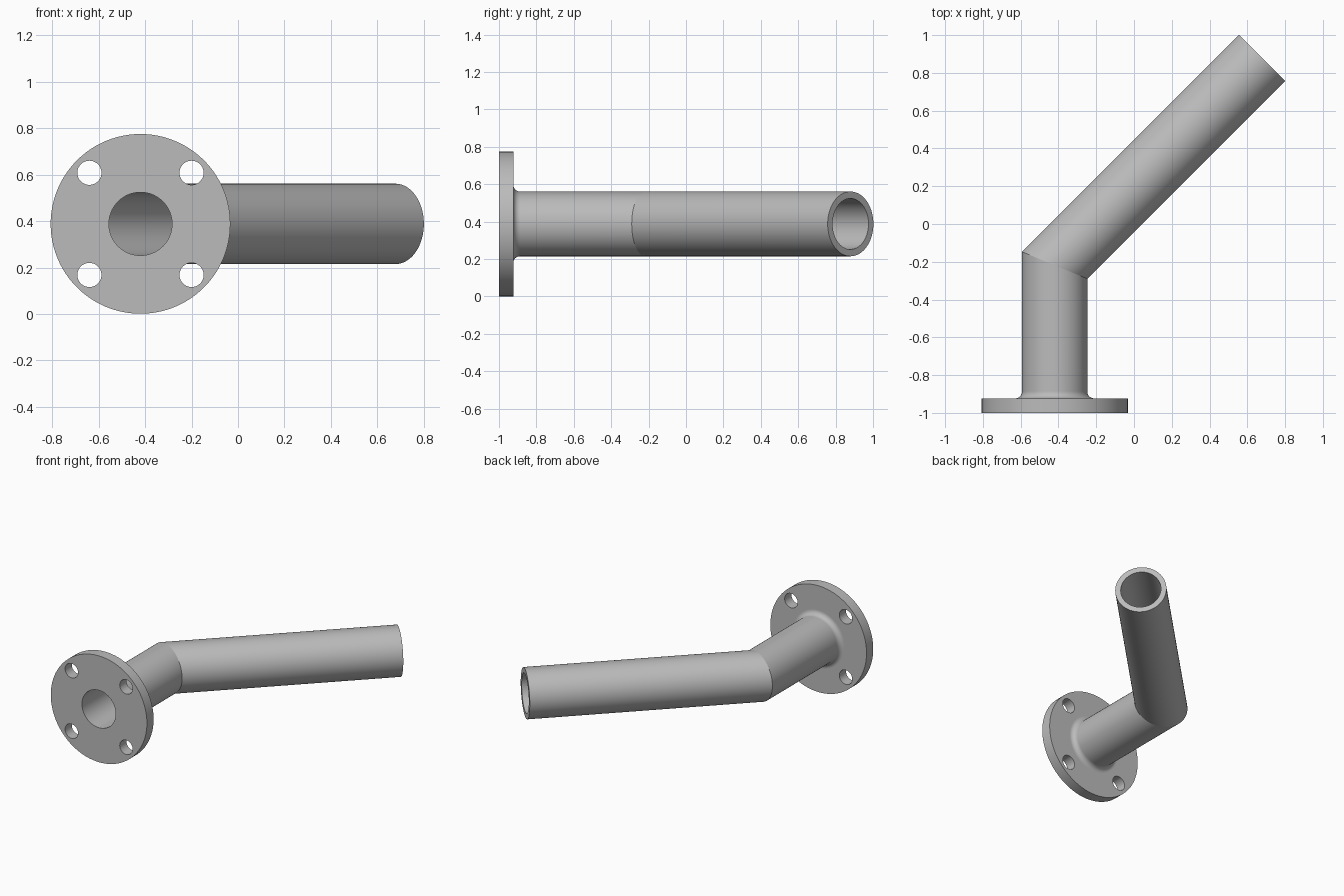
import bpy
import bmesh
from math import cos, sin, tan, pi, radians
from mathutils import Vector, Matrix

cube = bpy.data.objects.get("Cube")
if cube:
    bpy.data.objects.remove(cube, do_unlink=True)

SEGMENTS = 96
CX, CZ = -0.42, 0.388            # axis of the flange
FRONT, BACK = -1.0, -0.923       # flange faces
FLANGE_R, OUTER_R, BORE_R = 0.387, 0.173, 0.136
FILLET = 0.035
JOINT_Y, BEND, ARM = -0.2185, radians(45), 1.553
HOLE_OFFSET, HOLE_R = 0.22, 0.052

steel = bpy.data.materials.new("plain_grey_steel")
steel.use_nodes = True
grey = (0.5, 0.5, 0.5, 1)
steel.diffuse_color = grey
steel.node_tree.nodes["Principled BSDF"].inputs["Base Color"].default_value = grey


def circle(radius):
    for i in range(SEGMENTS):
        a = 2 * pi * i / SEGMENTS
        yield radius * cos(a), radius * sin(a)


def straight_ring(radius, y):
    return [Vector((CX + u, y, CZ + v)) for u, v in circle(radius)]


def mitre_ring(radius):
    return [Vector((CX + u, JOINT_Y - u * tan(BEND / 2), CZ + v)) for u, v in circle(radius)]


def end_ring(radius):
    turn = Matrix.Rotation(-BEND, 3, "Z")
    joint = Vector((CX, JOINT_Y, CZ))
    return [joint + turn @ Vector((u, ARM, v)) for u, v in circle(radius)]


# Flange, fillet, pipe and bore as one closed skin of rings
rings = [straight_ring(FLANGE_R, FRONT), straight_ring(FLANGE_R, BACK),
         straight_ring(OUTER_R + FILLET + 0.004, BACK)]
steps = 8
for i in range(steps + 1):
    a = pi / 2 * i / steps
    rings.append(straight_ring(OUTER_R + FILLET * (1 - sin(a)), BACK + FILLET * (1 - cos(a))))
rings.append(straight_ring(OUTER_R, BACK + FILLET + 0.004))
outer_mitre = len(rings)
rings += [mitre_ring(OUTER_R), end_ring(OUTER_R), end_ring(BORE_R)]
inner_mitre = len(rings)
rings += [mitre_ring(BORE_R), straight_ring(BORE_R, FRONT)]

bm = bmesh.new()
loops = [[bm.verts.new(p) for p in ring] for ring in rings]
for k, loop in enumerate(loops):
    following = loops[(k + 1) % len(loops)]
    for i in range(SEGMENTS):
        j = (i + 1) % SEGMENTS
        bm.faces.new((loop[i], loop[j], following[j], following[i]))
# Crisp mitre seams
for k in (outer_mitre, inner_mitre):
    for i in range(SEGMENTS):
        bm.edges.get((loops[k][i], loops[k][(i + 1) % SEGMENTS])).smooth = False
bmesh.ops.recalc_face_normals(bm, faces=bm.faces)
mesh = bpy.data.meshes.new("flanged_pipe")
bm.to_mesh(mesh)
bm.free()
mesh.materials.append(steel)
pipe = bpy.data.objects.new("flanged_pipe", mesh)
bpy.context.collection.objects.link(pipe)

# Four bolt holes
bm = bmesh.new()
for sx in (-1, 1):
    for sz in (-1, 1):
        place = Matrix.Translation((CX + sx * HOLE_OFFSET, (FRONT + BACK) / 2, CZ + sz * HOLE_OFFSET))
        bmesh.ops.create_cone(bm, cap_ends=True, segments=48, radius1=HOLE_R, radius2=HOLE_R,
                              depth=0.2, matrix=place @ Matrix.Rotation(pi / 2, 4, "X"))
cutter_mesh = bpy.data.meshes.new("bolt_hole_cutter")
bm.to_mesh(cutter_mesh)
bm.free()
cutter_mesh.materials.append(steel)
cutter = bpy.data.objects.new("bolt_hole_cutter", cutter_mesh)
bpy.context.collection.objects.link(cutter)
cutter.hide_render = True

bpy.ops.object.select_all(action="DESELECT")
pipe.select_set(True)
bpy.context.view_layer.objects.active = pipe
holes = pipe.modifiers.new("bolt_holes", "BOOLEAN")
holes.operation = "DIFFERENCE"
holes.solver = "EXACT"
holes.object = cutter
bpy.ops.object.modifier_apply(modifier=holes.name)
bpy.data.objects.remove(cutter, do_unlink=True)
bpy.ops.object.shade_smooth_by_angle(angle=radians(30))
